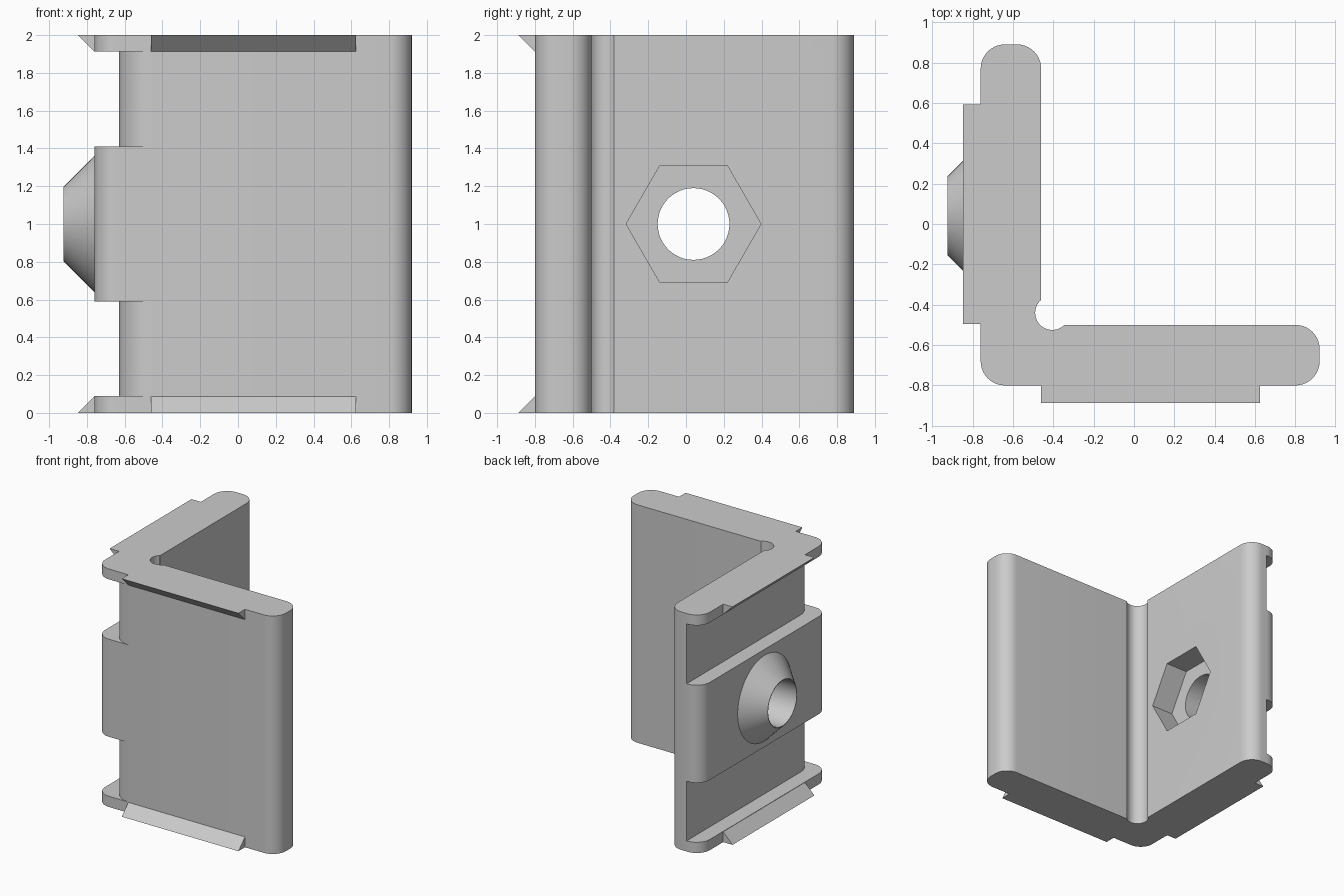
import bpy, bmesh, math
from mathutils import Vector, Matrix

cube = bpy.data.objects.get("Cube")
if cube:
    bpy.data.objects.remove(cube, do_unlink=True)

grey = bpy.data.materials.new("plain grey")
grey.use_nodes = True
colour = (0.6, 0.6, 0.6, 1)
grey.diffuse_color = colour
grey.node_tree.nodes["Principled BSDF"].inputs["Base Color"].default_value = colour


def finish(name, bm):
    bmesh.ops.recalc_face_normals(bm, faces=bm.faces)
    mesh = bpy.data.meshes.new(name)
    bm.to_mesh(mesh)
    bm.free()
    mesh.materials.append(grey)
    obj = bpy.data.objects.new(name, mesh)
    bpy.context.collection.objects.link(obj)
    return obj


def prism(name, points, start, end, matrix=Matrix()):
    """Extrude a closed 2D outline along z, then place it."""
    bm = bmesh.new()
    face = bm.faces.new([bm.verts.new((x, y, start)) for x, y in points])
    ext = bmesh.ops.extrude_face_region(bm, geom=[face])
    top = [v for v in ext["geom"] if isinstance(v, bmesh.types.BMVert)]
    bmesh.ops.translate(bm, verts=top, vec=(0, 0, end - start))
    bm.transform(matrix)
    return finish(name, bm)


def arc(cx, cy, r, a0, a1, steps=10):
    angles = [math.radians(a0 + (a1 - a0) * i / steps) for i in range(steps + 1)]
    return [(cx + r * math.cos(a), cy + r * math.sin(a)) for a in angles]


def cone_x(name, r1, r2, x1, x2, sides):
    """Cone or cylinder along x, around the bolt axis."""
    bm = bmesh.new()
    bmesh.ops.create_cone(bm, cap_ends=True, segments=sides, radius1=r1, radius2=r2, depth=x1 - x2)
    place = Matrix.Translation(((x1 + x2) / 2, 0.04, 1)) @ Matrix.Rotation(-math.pi / 2, 4, "Y")
    bm.transform(place)
    return finish(name, bm)


def boolean(obj, other, operation):
    mod = obj.modifiers.new(operation.title(), "BOOLEAN")
    mod.operation, mod.object, mod.solver = operation, other, "EXACT"
    bpy.context.view_layer.objects.active = obj
    bpy.ops.object.modifier_apply(modifier=mod.name)
    bpy.data.objects.remove(other, do_unlink=True)


# L-shaped body with rounded ends and a round relief in the inner corner
r = 0.12
outline = arc(-0.76 + r, -0.80 + r, r, 180, 270)
outline += arc(0.92 - r, -0.80 + r, r, 270, 360)
outline += arc(0.92 - r, -0.50 - r, r, 0, 90)
outline += [(-0.345, -0.50)] + arc(-0.405, -0.44, 0.085, -45, -225, 20) + [(-0.46, -0.38)]
outline += arc(-0.46 - r, 0.89 - r, r, 0, 90)
outline += arc(-0.76 + r, 0.89 - r, r, 90, 180)
body = prism("angle_bracket", outline, 0, 2)

# Two recesses in the outer side, rounded towards the front
recess = [(-1, 1), (-0.63, 1)] + arc(-0.45, -0.62, 0.18, 180, 270) + [(-0.45, -1), (-1, -1)]
for low, high in ((0.09, 0.59), (1.41, 1.913)):
    boolean(body, prism("recess_cutter", recess, low, high), "DIFFERENCE")

# Tapered boss, hexagonal nut pocket and bolt hole
boolean(body, cone_x("boss", 0.375, 0.195, -0.745, -0.925, 48), "UNION")
boolean(body, cone_x("nut_pocket", 0.357, 0.357, -0.4, -0.66, 6), "DIFFERENCE")
boolean(body, cone_x("bolt_hole", 0.19, 0.19, -0.3, -1.1, 48), "DIFFERENCE")

# Wedge ridges along the top and bottom edges of both outer sides
wedge = [(0, 0), (0.087, 0), (0, 0.087)]
front_axes = Matrix(((0, 0, 1, 0), (-1, 0, 0, -0.80), (0, 1, 0, 0), (0, 0, 0, 1)))
side_axes = Matrix(((-1, 0, 0, -0.76), (0, 0, 1, 0), (0, 1, 0, 0), (0, 0, 0, 1)))
flip = Matrix.Translation((0, 0, 2)) @ Matrix.Diagonal(Vector((1, 1, -1, 1)))
for level, mirror in (("bottom", Matrix()), ("top", flip)):
    prism(level + "_front_ridge", wedge, -0.46, 0.625, mirror @ front_axes)
    prism(level + "_side_ridge", wedge, -0.495, 0.592, mirror @ side_axes)

# Smooth curves, sharp edges
bpy.ops.object.select_all(action="DESELECT")
body.select_set(True)
bpy.context.view_layer.objects.active = body
bpy.ops.object.shade_smooth_by_angle(angle=math.radians(30))
